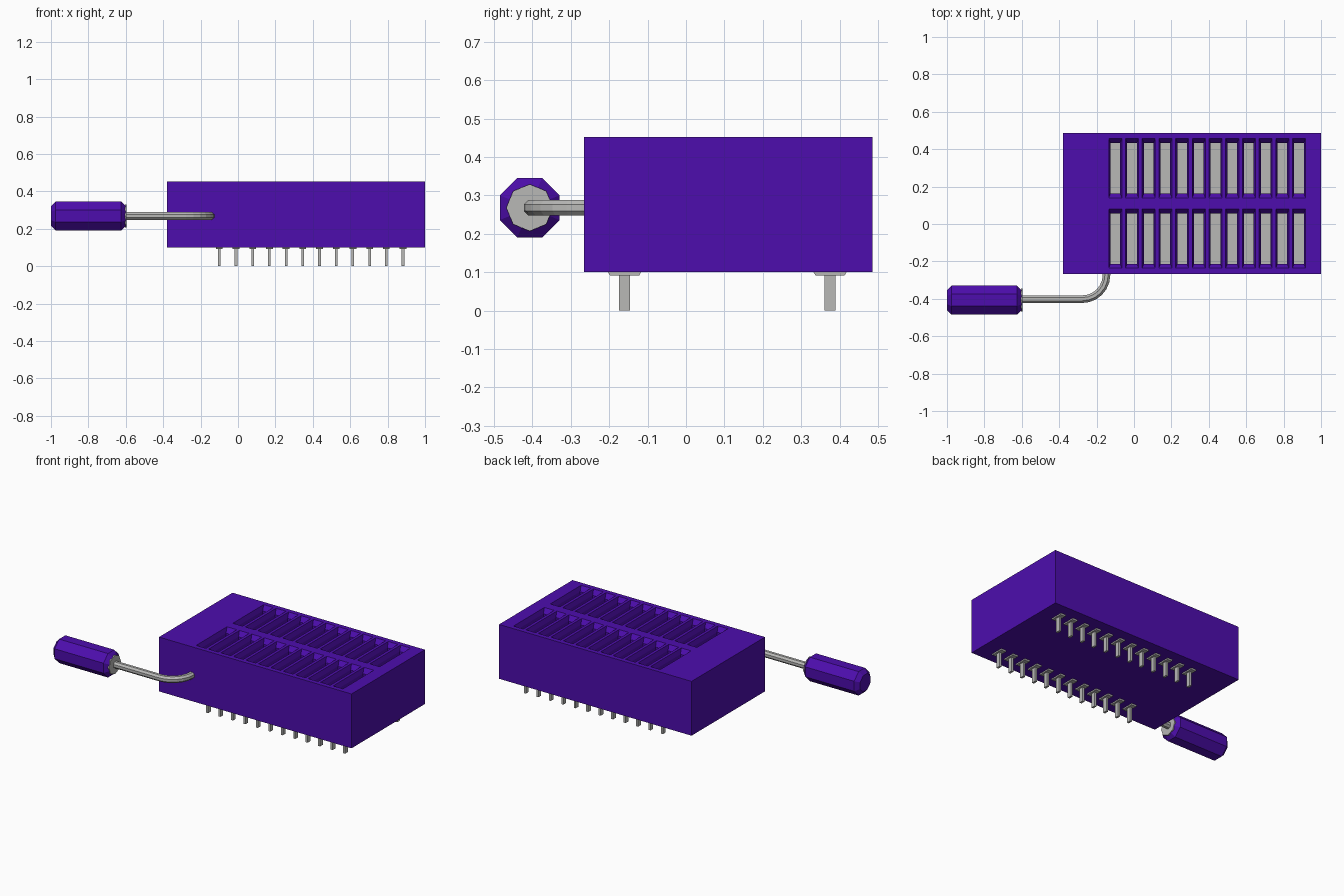
import bpy, bmesh, math
from mathutils import Matrix, Vector

cube = bpy.data.objects.get("Cube")
if cube:
    bpy.data.objects.remove(cube, do_unlink=True)


def material(name, color):
    m = bpy.data.materials.new(name)
    m.use_nodes = True
    m.diffuse_color = (*color, 1)
    m.node_tree.nodes["Principled BSDF"].inputs["Base Color"].default_value = (*color, 1)
    return m


purple = material("purple plastic", (0.075, 0.004, 0.42))
silver = material("silver metal", (0.48, 0.48, 0.47))


def finish(bm, name, *mats):
    bmesh.ops.recalc_face_normals(bm, faces=bm.faces)
    mesh = bpy.data.meshes.new(name)
    bm.to_mesh(mesh)
    bm.free()
    ob = bpy.data.objects.new(name, mesh)
    bpy.context.collection.objects.link(ob)
    for m in mats:
        mesh.materials.append(m)
    return ob


def box(bm, center, size):
    return bmesh.ops.create_cube(bm, size=1, matrix=Matrix.Translation(center) @ Matrix.Diagonal((*size, 1)))["verts"]


PITCH, COUNT, FIRST = 0.0893, 12, -0.1
SLOTS = [FIRST + PITCH * i for i in range(COUNT)]
ROWS = [-0.078, 0.298]
LOW, TOP = 0.1, 0.452

# Socket body: a gridded top whose slot cells sink into funnels
half_w, half_l = 0.035, 0.158
xs = [-0.38] + [x + s * half_w for x in SLOTS for s in (-1, 1)] + [1.0]
ys = [-0.266] + [y + s * half_l for y in ROWS for s in (-1, 1)] + [0.486]
bm = bmesh.new()
grid = [[bm.verts.new((x, y, TOP)) for y in ys] for x in xs]
cells = []
for i in range(len(xs) - 1):
    for j in range(len(ys) - 1):
        f = bm.faces.new((grid[i][j], grid[i + 1][j], grid[i + 1][j + 1], grid[i][j + 1]))
        if i % 2 and j % 2:
            cells.append(f)
rim = [e for e in bm.edges if e.is_boundary]
skirt = bmesh.ops.extrude_edge_only(bm, edges=rim)["geom"]
for v in skirt:
    if isinstance(v, bmesh.types.BMVert):
        v.co.z = LOW
bmesh.ops.contextual_create(bm, geom=[e for e in skirt if isinstance(e, bmesh.types.BMEdge) and e.is_boundary])
bmesh.ops.inset_individual(bm, faces=cells, thickness=0.013, depth=0)
for f in cells:
    c = f.calc_center_median()
    for v in f.verts:
        v.co.y = c.y + math.copysign(0.135, v.co.y - c.y)
        v.co.z = TOP - 0.03
walls = bmesh.ops.extrude_discrete_faces(bm, faces=cells)["faces"]
for f in walls:
    f.material_index = 1
    bmesh.ops.translate(bm, verts=f.verts, vec=(0, 0, -0.06))
finish(bm, "socket_body", purple, silver)

# Contact pins: a flat leg hanging from a small foot plate
bm = bmesh.new()
for x in SLOTS:
    for y in (-0.16, 0.375):
        box(bm, (x, y, 0.051), (0.014, 0.028, 0.102))
        for v in box(bm, (x, y, 0.098), (0.036, 0.09, 0.012)):
            if v.co.z < 0.098:
                v.co.y = y + (v.co.y - y) * 0.85
finish(bm, "contact_pins", silver)

# Lever rod: straight run, quarter bend, then into the front of the body
HY, HZ = -0.407, 0.268
bend = 0.13
path = [Vector((-0.61, HY + 0.005, HZ))]
for k in range(7):
    a = math.pi / 2 * k / 6
    path.append(Vector((-0.277 + bend * math.sin(a), HY + 0.005 + bend * (1 - math.cos(a)), HZ)))
path.append(Vector((-0.147, -0.2, HZ)))
bm = bmesh.new()
rings = []
for i, p in enumerate(path):
    t = (path[min(i + 1, len(path) - 1)] - path[max(i - 1, 0)]).normalized()
    side = Vector((0, 0, 1)).cross(t)
    rings.append([bm.verts.new(p + 0.022 * (math.cos(a) * side + Vector((0, 0, math.sin(a)))))
                  for a in [math.pi / 4 * (k + 0.5) for k in range(8)]])
for r, s in zip(rings, rings[1:]):
    for k in range(8):
        bm.faces.new((r[k], r[(k + 1) % 8], s[(k + 1) % 8], s[k]))
for r in (rings[0], rings[-1]):
    bm.faces.new(r)
rod = finish(bm, "lever_rod", silver)


def along_x(x, turn):
    return Matrix.Translation((x, HY, HZ)) @ Matrix.Rotation(math.pi / 2, 4, "Y") @ Matrix.Rotation(turn, 4, "Z")


# Lever grip: eight-sided handle with chamfered ends and a metal end cap
bm = bmesh.new()
bmesh.ops.create_cone(bm, cap_ends=True, segments=8, radius1=0.084, radius2=0.084, depth=0.4,
                      matrix=along_x(-0.8, math.pi / 8))
ends = [e for e in bm.edges if abs(e.verts[0].co.x - e.verts[1].co.x) < 0.001]
bmesh.ops.bevel(bm, geom=ends, offset=0.025, segments=1, affect="EDGES")
finish(bm, "lever_grip", purple)
bm = bmesh.new()
bmesh.ops.create_cone(bm, cap_ends=True, segments=8, radius1=0.061, radius2=0.061, depth=0.008,
                      matrix=along_x(-0.601, 0))
finish(bm, "grip_end_cap", silver)
